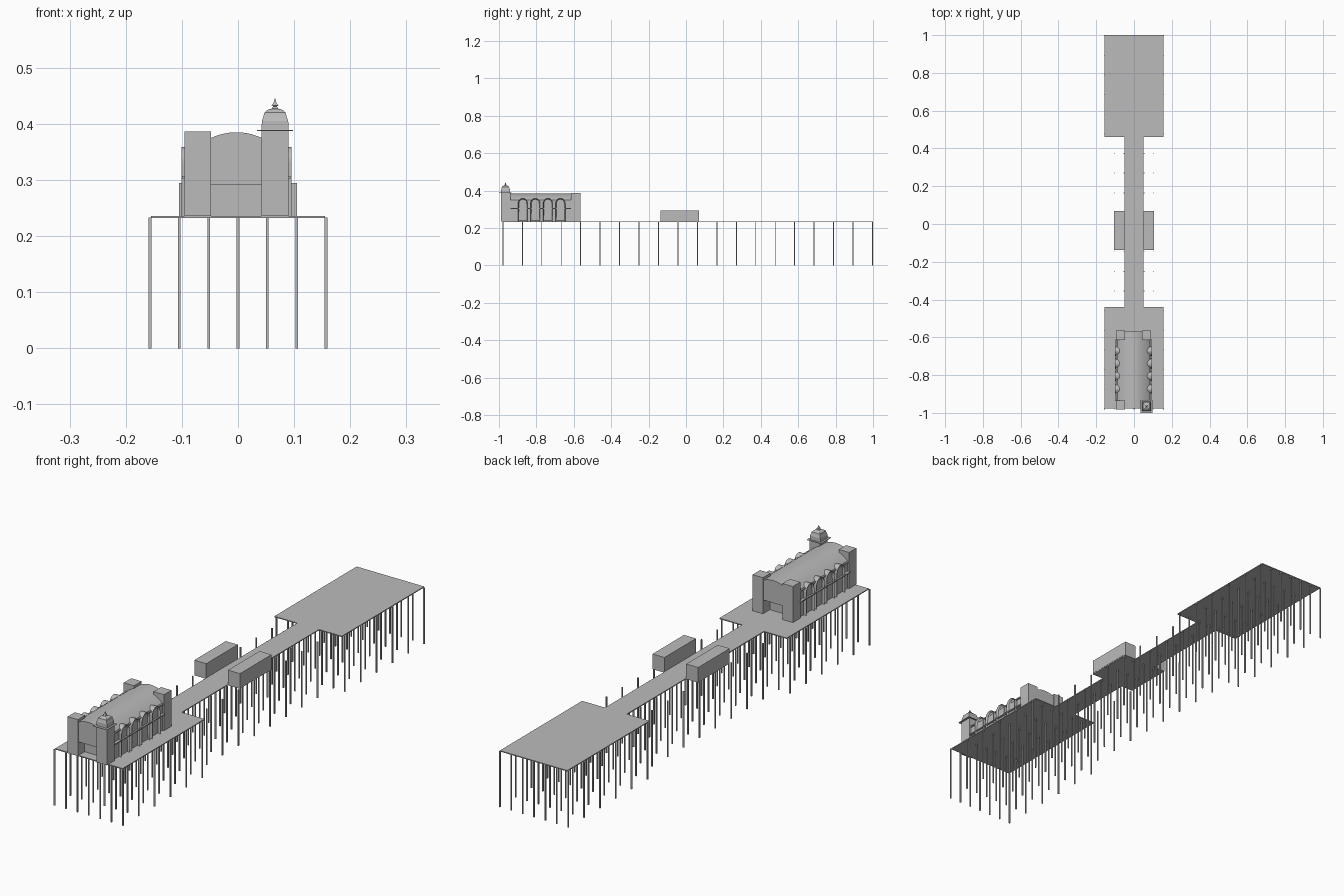
import bpy, bmesh, math

if "Cube" in bpy.data.objects:
    bpy.data.objects.remove(bpy.data.objects["Cube"])

mat = bpy.data.materials.new("plain_grey")
mat.diffuse_color = (0.5, 0.5, 0.5, 1)
mat.use_nodes = True
mat.node_tree.nodes["Principled BSDF"].inputs["Base Color"].default_value = mat.diffuse_color


def finish(name, bm):
    bmesh.ops.recalc_face_normals(bm, faces=bm.faces)
    me = bpy.data.meshes.new(name)
    bm.to_mesh(me)
    bm.free()
    me.materials.append(mat)
    ob = bpy.data.objects.new(name, me)
    bpy.context.collection.objects.link(ob)
    return ob


def add_box(bm, x0, x1, y0, y1, z0, z1):
    vs = bmesh.ops.create_cube(bm, size=1)["verts"]
    for v in vs:
        v.co = (x1 if v.co.x > 0 else x0, y1 if v.co.y > 0 else y0, z1 if v.co.z > 0 else z0)


def box(name, *d):
    bm = bmesh.new()
    add_box(bm, *d)
    return finish(name, bm)


def prism(name, pts, vec, inset=0, depth=0):
    """Extrude a closed 3D outline; optionally sink a panel in the far cap."""
    bm = bmesh.new()
    f = bm.faces.new([bm.verts.new(p) for p in pts])
    r = bmesh.ops.extrude_face_region(bm, geom=[f], use_keep_orig=True)
    bmesh.ops.translate(bm, verts=[v for v in r["geom"] if isinstance(v, bmesh.types.BMVert)], vec=vec)
    cap = [g for g in r["geom"] if isinstance(g, bmesh.types.BMFace)][0]
    bmesh.ops.recalc_face_normals(bm, faces=bm.faces)
    if inset:
        bmesh.ops.inset_region(bm, faces=[cap], thickness=inset, depth=0)
        d = -depth if vec[0] > 0 else depth
        bmesh.ops.translate(bm, verts=list(cap.verts), vec=(d, 0, 0))
    return finish(name, bm)


Z = 0.236   # deck top

# Deck: wide ends, narrow walkway, small wings at the middle
half = [(0.155, -0.978), (0.155, -0.44), (0.05, -0.44), (0.05, -0.137), (0.104, -0.137),
        (0.104, 0.07), (0.05, 0.07), (0.05, 0.46), (0.155, 0.46), (0.155, 1.0)]
outline = half + [(-x, y) for x, y in reversed(half)]
prism("deck", [(x, y, 0.232) for x, y in outline], (0, 0, 0.004))

# Piles in a regular grid, outer rows only below the wide ends
bm = bmesh.new()
for j in range(20):
    y = -0.979 + j * (1.976 / 19)
    wide = y < -0.43 or y > 0.45
    for i in range(-3, 4):
        if abs(i) == 3 and not wide:
            continue
        x = i * 0.0523
        w = 0.0024
        add_box(bm, x - w, x + w, y - w, y + w, 0, 0.233)
finish("piles", bm)

# Kiosks on the middle wings
for s, n in ((-1, "left"), (1, "right")):
    a, b = sorted((s * 0.05, s * 0.105))
    box("kiosk_" + n, a, b, -0.137, 0.07, Z, 0.295)

# Hall with a barrel roof
CX = -0.003
Y0, Y1 = -0.978, -0.568


def roof_z(x):
    return 0.385 - 0.01 * (x / 0.045) ** 2


def vault(w, y, n=20):
    pts = [(CX + w * (1 - 2 * i / n), y, roof_z(w * (1 - 2 * i / n))) for i in range(n + 1)]
    return [(CX - w, y, Z), (CX + w, y, Z)] + pts


hall = prism("hall", vault(0.085, -0.938), (0, 0.328, 0))


# End walls with a wide recessed doorway
def gate(y):
    top = [(CX + 0.045 * t / 6, y, roof_z(0.045 * t / 6)) for t in range(-6, 7)]
    return [(CX + 0.045, y, 0.292), (CX - 0.045, y, 0.292)] + top


prism("front_gable", gate(Y0), (0, 0.042, 0))
prism("back_gable", gate(Y1), (0, -0.044, 0))

# Corner towers
TX, TY = 0.066, -0.965
box("tower_front_left", -0.095, -0.048, Y0 - 0.004, -0.935, Z, 0.386)
box("tower_front_right", 0.042, 0.090, TY - 0.024, TY + 0.026, Z, 0.387)
box("tower_back_left", -0.095, -0.048, -0.614, Y1 + 0.003, Z, 0.386)
box("tower_back_right", 0.042, 0.090, -0.614, Y1 + 0.003, Z, 0.386)

# Arched dormer bays with sunk panels on both long sides
for s, n in ((-1, "left"), (1, "right")):
    wall = CX + s * 0.085
    for k in range(4):
        yc = -0.772 + (k - 1.5) * 0.067
        r = 0.026
        arch = [(yc + r * math.cos(math.pi * i / 12), 0.331 + 0.028 * math.sin(math.pi * i / 12))
                for i in range(13)]
        pts = [(CX + s * 0.055, y, z) for y, z in [(yc - r, Z), (yc + r, Z)] + arch]
        prism(f"arch_bay_{n}_{k}", pts, (s * 0.043, 0, 0), 0.005, 0.008)
    # eaves and string course
    a, b = sorted((wall - s * 0.01, wall + s * 0.006))
    box("eaves_" + n, a, b, -0.937, -0.612, 0.343, 0.348)
    a, b = sorted((wall - s * 0.01, wall + s * 0.012))
    box("string_course_" + n, a, b, -0.937, -0.612, 0.303, 0.307)

# Square cupola: thin eave, bell-shaped roof and finial
box("cupola_eave", TX - 0.032, TX + 0.032, TY - 0.035, TY + 0.032, 0.387, 0.389)
prof = [(0.024, 0.389), (0.0235, 0.405), (0.021, 0.412), (0.019, 0.42), (0.013, 0.425),
        (0.006, 0.427), (0.003, 0.431), (0.006, 0.433), (0.003, 0.436), (0.0005, 0.445)]
bm = bmesh.new()
rings = [[bm.verts.new((TX + r * a, TY + r * b, z)) for a, b in ((-1, -1), (1, -1), (1, 1), (-1, 1))]
         for r, z in prof]
for p, q in zip(rings, rings[1:]):
    for i in range(4):
        j = (i + 1) % 4
        bm.faces.new((p[i], p[j], q[j], q[i]))
bm.faces.new(rings[0][::-1])
bm.faces.new(rings[-1])
finish("cupola", bm)

# Soften the barrel roof
bpy.context.view_layer.objects.active = hall
hall.select_set(True)
bpy.ops.object.shade_smooth_by_angle(angle=math.radians(20))
